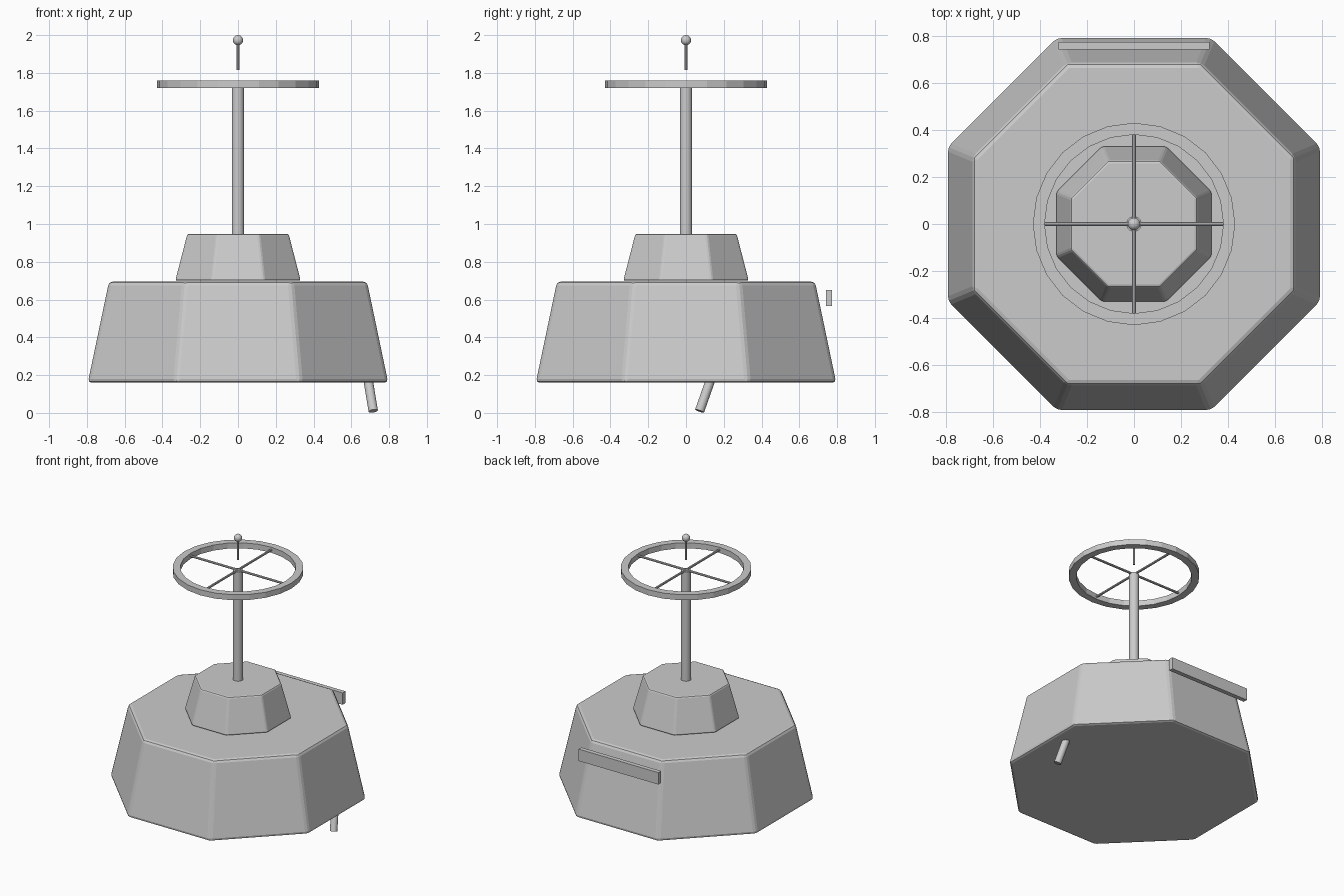
import bpy, math
from mathutils import Vector

if "Cube" in bpy.data.objects:
    bpy.data.objects.remove(bpy.data.objects["Cube"])

grey = bpy.data.materials.new("plain grey")
grey.diffuse_color = (0.6, 0.6, 0.6, 1)
grey.use_nodes = True
grey.node_tree.nodes["Principled BSDF"].inputs["Base Color"].default_value = grey.diffuse_color


def finish(name, smooth=True):
    ob = bpy.context.object
    ob.name = name
    ob.data.materials.append(grey)
    if smooth:
        bpy.ops.object.shade_smooth_by_angle(angle=math.radians(35))
    return ob


def bevel(ob, width, segments=2):
    mod = ob.modifiers.new("soft edges", 'BEVEL')
    mod.width, mod.segments = width, segments


def frustum(name, apothem_low, apothem_high, z0, z1, width):
    # Tapered octagon with a flat side towards the front
    k = math.cos(math.pi / 8)
    bpy.ops.mesh.primitive_cone_add(vertices=8, radius1=apothem_low / k,
                                    radius2=apothem_high / k, depth=z1 - z0,
                                    location=(0, 0, (z0 + z1) / 2),
                                    rotation=(0, 0, math.pi / 8))
    bevel(finish(name, False), width)


def rod(name, a, b, radius, sides=16):
    a, b = Vector(a), Vector(b)
    bpy.ops.mesh.primitive_cylinder_add(vertices=sides, radius=radius,
                                        depth=(b - a).length, location=(a + b) / 2)
    ob = finish(name)
    ob.rotation_euler = (b - a).to_track_quat('Z', 'Y').to_euler()
    return ob


def box(name, centre, size):
    bpy.ops.mesh.primitive_cube_add(size=1, location=centre)
    ob = finish(name, False)
    ob.scale = size
    return ob


# Tapered body and collar
frustum("body", 0.795, 0.683, 0.16, 0.695, 0.02)
frustum("collar", 0.332, 0.268, 0.70, 0.948, 0.01)

# Central column
rod("column", (0, 0, 0.94), (0, 0, 1.74), 0.033)

# Wheel rim: rectangular section swept around the axis
N = 24
section = [(0.43, 1.72), (0.43, 1.76), (0.38, 1.76), (0.38, 1.72)]
verts = [(r * math.cos(2 * math.pi * i / N), r * math.sin(2 * math.pi * i / N), z)
         for i in range(N) for r, z in section]
faces = [(4 * i + j, 4 * ((i + 1) % N) + j, 4 * ((i + 1) % N) + (j + 1) % 4,
          4 * i + (j + 1) % 4) for i in range(N) for j in range(4)]
mesh = bpy.data.meshes.new("wheel_rim")
mesh.from_pydata(verts, [], faces)
rim = bpy.data.objects.new("wheel_rim", mesh)
bpy.context.collection.objects.link(rim)
mesh.materials.append(grey)

# Wheel spokes
rod("spoke_x", (-0.385, 0, 1.74), (0.385, 0, 1.74), 0.008, 8)
rod("spoke_y", (0, -0.385, 1.74), (0, 0.385, 1.74), 0.008, 8)

# Floating pin with ball end
rod("pin", (0, 0, 1.815), (0, 0, 1.96), 0.008, 8)
bpy.ops.mesh.primitive_uv_sphere_add(segments=16, ring_count=10, radius=0.027,
                                     location=(0, 0, 1.973))
finish("pin_ball")

# Rear bar and slanted outlet pipe
box("rear_bar", (0, 0.757, 0.608), (0.64, 0.032, 0.086))
rod("outlet_pipe", (0.716, 0.072, 0.01), (0.668, 0.174, 0.30), 0.025)
